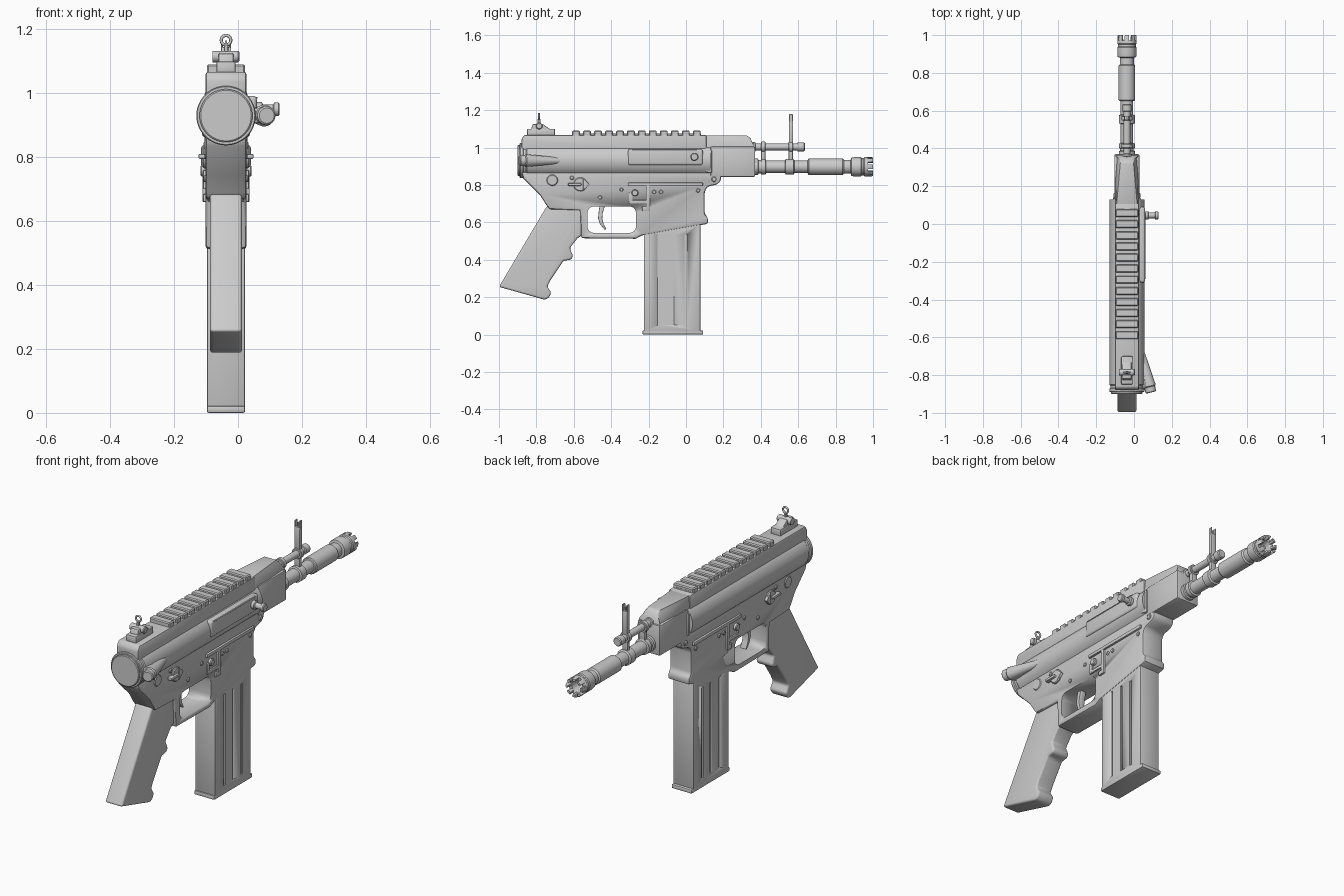
import bpy, bmesh, math
from mathutils import Matrix, Vector

CX = -0.0375  # centre plane of the body


def finish(name, bm, bevel=0, seg=2):
    bmesh.ops.recalc_face_normals(bm, faces=bm.faces)
    me = bpy.data.meshes.new(name)
    bm.to_mesh(me)
    bm.free()
    ob = bpy.data.objects.new(name, me)
    bpy.context.collection.objects.link(ob)
    bpy.ops.object.select_all(action='DESELECT')
    ob.select_set(True)
    bpy.context.view_layer.objects.active = ob
    if bevel:
        m = ob.modifiers.new("bevel", 'BEVEL')
        m.width, m.segments, m.limit_method = bevel, seg, 'ANGLE'
        bpy.ops.object.modifier_apply(modifier=m.name)
    bpy.ops.object.shade_smooth_by_angle(angle=math.radians(35))
    return ob


def box(name, x, y, z, bevel=0, seg=2):
    bm = bmesh.new()
    size = [b - a for a, b in (x, y, z)]
    mid = [(a + b) / 2 for a, b in (x, y, z)]
    bmesh.ops.create_cube(bm, size=1, matrix=Matrix.Translation(mid) @ Matrix.Diagonal((*size, 1)))
    return finish(name, bm, bevel, seg)


def plate(name, pts, x0, x1, bevel=0, seg=2, edit=None):
    """Side profile of (y, z) points, extruded across x."""
    bm = bmesh.new()
    f = bm.faces.new([bm.verts.new((x0, y, z)) for y, z in pts])
    r = bmesh.ops.extrude_face_region(bm, geom=[f])
    bmesh.ops.translate(bm, vec=(x1 - x0, 0, 0), verts=[v for v in r['geom'] if isinstance(v, bmesh.types.BMVert)])
    if edit:
        for v in bm.verts:
            edit(v.co)
    return finish(name, bm, bevel, seg)


def lathe(name, prof, start=(CX, 0, 0), axis=(0, 1, 0), n=32):
    """Turned part: (distance, radius) points along an axis."""
    q = Vector(axis).to_track_quat('Z', 'Y').to_matrix()
    bm = bmesh.new()
    rings = [[bm.verts.new(Vector(start) + q @ Vector((r * math.cos(2 * math.pi * i / n),
              r * math.sin(2 * math.pi * i / n), d))) for i in range(n)] for d, r in prof]
    for a, b in zip(rings, rings[1:]):
        for i in range(n):
            bm.faces.new((a[i], a[i - 1], b[i - 1], b[i]))
    bm.faces.new(rings[0])
    bm.faces.new(rings[-1])
    return finish(name, bm)


def pin(name, x0, x1, y, z, r, n=20):
    c = min(0.004, r / 3)
    L = abs(x1 - x0)
    return lathe(name, [(0, r), (L - c, r), (L, r - c)], (x0, y, z), (x1 - x0, 0, 0), n)


def cut(ob, cutters):
    for c in cutters:
        bpy.context.view_layer.objects.active = ob
        m = ob.modifiers.new("cut", 'BOOLEAN')
        m.operation, m.object, m.solver = 'DIFFERENCE', c, 'EXACT'
        bpy.ops.object.modifier_apply(modifier=m.name)
        bpy.data.objects.remove(c)


# Upper receiver tube with rear cap
lathe("receiver_tube", [(-0.9, 0.079), (-0.897, 0.083), (-0.89, 0.083), (-0.89, 0.09), (-0.886, 0.093),
      (-0.872, 0.093), (-0.868, 0.088), (-0.855, 0.088), (-0.85, 0.092), (0.13, 0.092)], (CX, 0, 0.93), n=48)
plate("upper_block", [(-0.88, 0.95), (-0.88, 1.045), (-0.865, 1.067), (0.11, 1.067), (0.11, 0.95)],
      CX - 0.064, CX + 0.064, 0.008)


def roof(co):
    if co.z > 1.03:
        k = 0.056 if co.y < 0.2 else 0.036
        co.x = CX + math.copysign(k, co.x - CX)


plate("front_roof", [(0.1, 0.95), (0.1, 1.065), (0.325, 1.065), (0.345, 1.05), (0.362, 1.012), (0.362, 0.95)],
      CX - 0.064, CX + 0.064, 0.005, edit=roof)
box("handguard", (CX - 0.067, CX + 0.067), (0.13, 0.37), (0.843, 1.005), 0.008)
plate("handguard_fairing", [(0.07, 0.875), (0.1, 0.99), (0.14, 0.99), (0.14, 0.86)], CX - 0.075, CX + 0.075, 0.01)

# Top rail
box("rail_base", (CX - 0.045, CX + 0.045), (-0.61, 0.08), (1.06, 1.074))
for i in range(12):
    y = -0.61 + i * 0.0588
    box("rail_tooth", (CX - 0.06, CX + 0.06), (y, y + 0.042), (1.06, 1.09), 0.005, 1)

# Ejection cover, cocking knob and rear deflector on the right side
box("ejection_cover", (0, 0.059), (-0.31, 0.09), (0.905, 0.992), 0.012, 3)
box("cover_slot", (0.03, 0.0615), (-0.29, 0.06), (0.983, 0.989), 0.002, 1)
lathe("cocking_knob", [(0, 0.022), (0.025, 0.022), (0.028, 0.015), (0.06, 0.015), (0.063, 0.021),
      (0.076, 0.021), (0.08, 0.017)], (0.05, 0.045, 0.95), (1, 0, 0), 24)
lathe("deflector", [(0, 0.024), (0.004, 0.029), (0.03, 0.029), (0.035, 0.034), (0.25, 0.014)],
      (0.09, -0.892, 0.93), (-0.24, 1, 0), 24)
box("deflector_web", (0.02, 0.085), (-0.87, -0.8), (0.905, 0.955), 0.01)

# Lower receiver with trigger guard
lower = plate("lower_receiver", [(-0.88, 0.87), (-0.87, 0.835), (-0.78, 0.745), (-0.745, 0.69), (-0.73, 0.67),
              (-0.565, 0.665), (-0.56, 0.515), (-0.27, 0.512), (-0.235, 0.53), (0.117, 0.592), (0.117, 0.625),
              (0.1, 0.645), (0.1, 0.765), (0.115, 0.79), (0.165, 0.803), (0.185, 0.82), (0.19, 0.87)],
              CX - 0.064, CX + 0.064, 0.01)
cut(lower, [box("guard_cutter", (-0.3, 0.3), (-0.527, -0.267), (0.543, 0.685), 0.035, 4)])
plate("trigger", [(-0.43, 0.7), (-0.445, 0.65), (-0.448, 0.62), (-0.44, 0.59), (-0.425, 0.562), (-0.435, 0.56),
      (-0.46, 0.59), (-0.47, 0.62), (-0.467, 0.655), (-0.46, 0.7)], CX - 0.018, CX + 0.018, 0.004)

# Pistol grip
plate("grip", [(-0.745, 0.685), (-1.0, 0.255), (-0.755, 0.186), (-0.735, 0.195), (-0.72, 0.222), (-0.742, 0.258),
      (-0.725, 0.29), (-0.655, 0.395), (-0.615, 0.4), (-0.604, 0.42), (-0.622, 0.462), (-0.58, 0.515), (-0.555, 0.53),
      (-0.555, 0.685)], CX - 0.05, CX + 0.05, 0.018, 4)

# Magazine with three grooves per side
mag = box("magazine", (CX - 0.06, CX + 0.06), (-0.225, 0.077), (0.01, 0.6), 0.006)
cut(mag, [box("groove_cutter", (CX + s * 0.06 - 0.008, CX + s * 0.06 + 0.008), (y - 0.007, y + 0.007), (0.05, 0.535))
          for s in (-1, 1) for y in (-0.145, -0.072, 0.0)])
box("magazine_base", (CX - 0.06, CX + 0.06), (-0.232, 0.092), (0, 0.022), 0.006)

# Controls repeated on both sides of the lower receiver
for s in (-1, 1):
    def side(d):
        return CX + s * d

    def bar(name, y, z, d=0.075, bevel=0.004):
        box(name, sorted((side(0.05), side(d))), y, z, bevel)
    bar("side_rib", (-0.31, 0.09), (0.793, 0.812))
    bar("catch_vertical", (-0.215, -0.192), (0.66, 0.805), 0.074)
    bar("catch_foot", (-0.235, -0.192), (0.66, 0.685), 0.072)
    bar("catch_shelf", (-0.305, -0.2), (0.7, 0.718), 0.072)
    bar("catch_tab", (-0.305, -0.285), (0.7, 0.76), 0.072)
    bar("selector_lever", (-0.63, -0.56), (0.795, 0.81), 0.086)
    pin("selector_disc", side(0.05), side(0.074), -0.565, 0.803, 0.037, 28)
    plate("selector_point", [(-0.55, 0.835), (-0.515, 0.803), (-0.55, 0.77)],
          side(0.05), side(0.078), 0.003)
    pin("rear_disc", side(0.05), side(0.068), -0.715, 0.825, 0.03, 28)
    pin("catch_button", side(0.05), side(0.08), -0.273, 0.757, 0.018)
    for y, z, r in ((-0.61, 0.838, 0.011), (-0.46, 0.733, 0.011), (-0.345, 0.775, 0.01), (-0.17, 0.762, 0.011),
                    (-0.133, 0.762, 0.011), (0.065, 0.77, 0.011), (0.15, 0.83, 0.014)):
        pin("receiver_pin", side(0.05), side(0.071), y, z, r)

# Barrel and suppressor sleeve
lathe("barrel", [(0.36, 0.043), (0.385, 0.043), (0.388, 0.036), (0.4, 0.036), (0.402, 0.042), (0.425, 0.042),
      (0.428, 0.033), (0.53, 0.033), (0.533, 0.042), (0.575, 0.042), (0.58, 0.033), (0.65, 0.033), (0.652, 0.04),
      (0.657, 0.044), (0.838, 0.044), (0.843, 0.04), (0.845, 0.037), (0.885, 0.037)], (CX, 0, 0.897))
# Crowned muzzle, hollow at the front
muzzle = lathe("muzzle", [(0.88, 0.037), (0.884, 0.049), (0.895, 0.051), (0.935, 0.051), (0.94, 0.047), (0.95, 0.047),
               (0.955, 0.051), (0.995, 0.051), (1.0, 0.048), (1.0, 0.036), (0.96, 0.03), (0.91, 0.025)],
               (CX, 0, 0.897))
notches = []
for i in range(8):
    c = box("notch_cutter", (-0.008, 0.008), (0.972, 1.02), (0.028, 0.07))
    c.data.transform(Matrix.Translation((CX, 0, 0.897)) @ Matrix.Rotation(math.pi * (i + 0.5) / 4, 4, 'Y'))
    notches.append(c)
cut(muzzle, notches)

# Gas tube and its brackets
lathe("gas_tube", [(0.35, 0.018), (0.36, 0.026), (0.37, 0.026), (0.372, 0.018), (0.595, 0.018), (0.597, 0.024),
      (0.63, 0.024), (0.635, 0.02)], (CX, 0, 1.003), n=24)
for y in (0.413, 0.56):
    box("gas_bracket", (CX - 0.016, CX + 0.016), (y - 0.011, y + 0.011), (0.92, 1.0), 0.004)
    lathe("gas_collar", [(y - 0.012, 0.026), (y - 0.009, 0.029), (y + 0.009, 0.029), (y + 0.012, 0.026)],
          (CX, 0, 1.003), n=24)

# Front sight post with forked top
box("front_sight_post", (CX - 0.016, CX + 0.016), (0.55, 0.573), (1.01, 1.145), 0.004)
for s in (-1, 1):
    plate("front_sight_fork", [(0.551, 1.13), (0.551, 1.178), (0.572, 1.178), (0.572, 1.13)],
          CX + s * 0.009, CX + s * 0.016, 0.002, 1)
box("front_sight_pin", (CX - 0.003, CX + 0.003), (0.559, 0.565), (1.14, 1.165))

# Rear sight: base, adjusters and aperture ring
box("rear_sight_base", (CX - 0.03, CX + 0.03), (-0.85, -0.7), (1.06, 1.1), 0.006)
plate("rear_sight_body", [(-0.83, 1.09), (-0.82, 1.125), (-0.765, 1.125), (-0.73, 1.1), (-0.72, 1.09)],
      CX - 0.024, CX + 0.024, 0.005)
pin("rear_sight_axle", CX - 0.042, CX + 0.042, -0.785, 1.115, 0.018)
box("rear_sight_stem", (CX - 0.007, CX + 0.007), (-0.793, -0.779), (1.11, 1.153), 0.002, 1)
bpy.ops.mesh.primitive_torus_add(location=(CX, -0.786, 1.166), rotation=(math.pi / 2, 0, 0), major_radius=0.015,
                                 minor_radius=0.005, major_segments=24, minor_segments=8)
bpy.context.object.name = "rear_sight_ring"
bpy.ops.object.shade_smooth()
